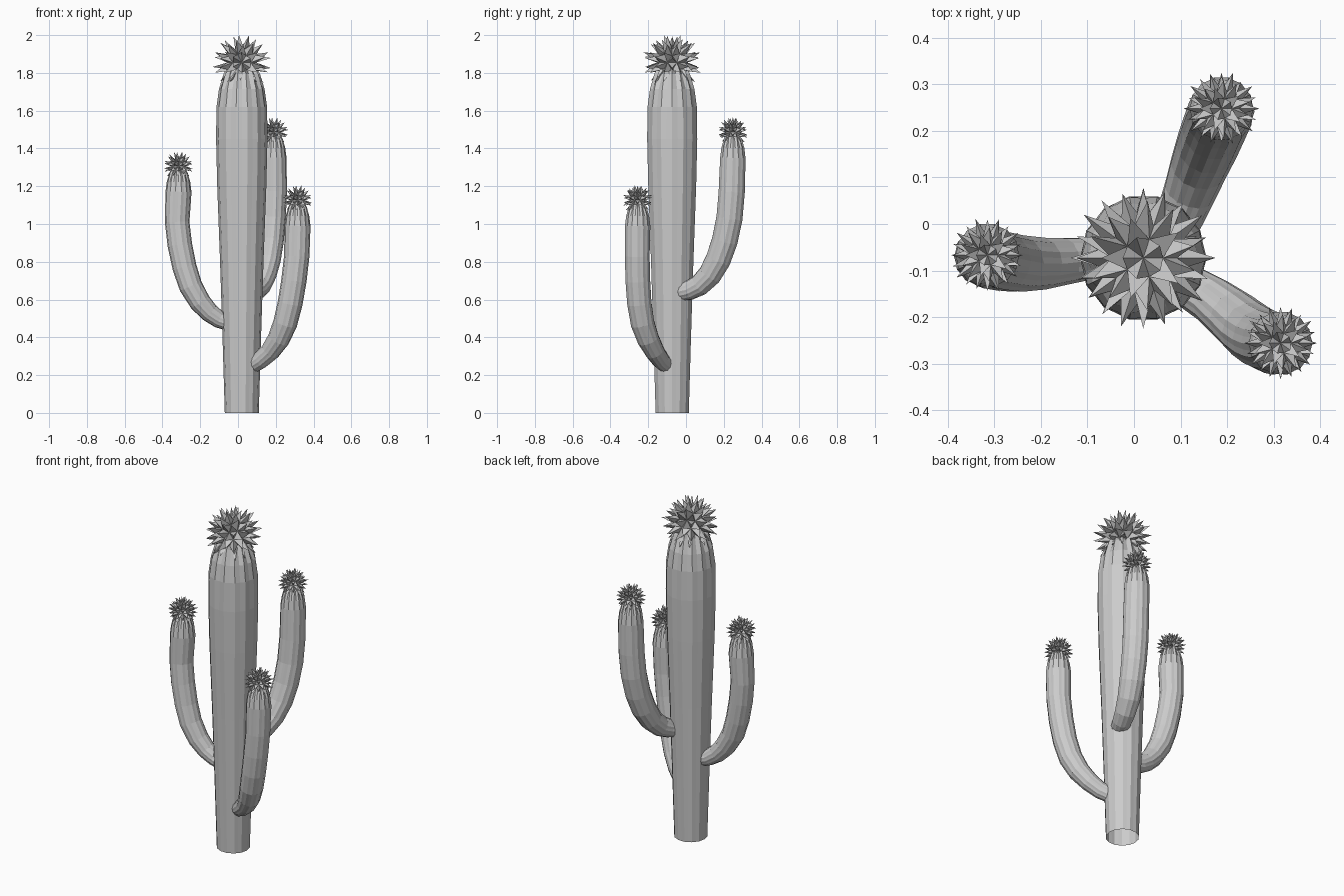
import bpy
import bmesh
import math
import random
from mathutils import Vector

if "Cube" in bpy.data.objects:
    bpy.data.objects.remove(bpy.data.objects["Cube"])

SIDES = 28
UP = Vector((0, 0, 1))

grey = bpy.data.materials.new("plain_grey")
grey.use_nodes = True
grey.diffuse_color = (0.6, 0.6, 0.6, 1)
grey.node_tree.nodes["Principled BSDF"].inputs["Base Color"].default_value = grey.diffuse_color


def finish(bm, name):
    mesh = bpy.data.meshes.new(name)
    bm.to_mesh(mesh)
    bm.free()
    mesh.materials.append(grey)
    obj = bpy.data.objects.new(name, mesh)
    bpy.context.collection.objects.link(obj)
    return obj


def ribbed_tube(name, stations):
    """Skin rings along a path; each station is (point, radius, rib depth)."""
    bm = bmesh.new()
    points = [Vector(s[0]) for s in stations]
    rings = []
    for i, (_, radius, depth) in enumerate(stations):
        tangent = points[min(i + 1, len(points) - 1)] - points[max(i - 1, 0)]
        turn = UP.rotation_difference(tangent)
        ring = []
        for k in range(SIDES):
            a = math.tau * k / SIDES
            r = radius * (1 - depth * (k % 2))
            ring.append(bm.verts.new(points[i] + turn @ Vector((r * math.cos(a), r * math.sin(a), 0))))
        rings.append(ring)
    for low, high in zip(rings, rings[1:]):
        for k in range(SIDES):
            n = (k + 1) % SIDES
            bm.faces.new((low[k], low[n], high[n], high[k]))
    bm.faces.new(rings[-1])
    return finish(bm, name)


def shoulder(x, y, z, radius, height):
    """Ribbed dome narrowing to a neck under the flower."""
    steps = ((0, 1, 0.04), (0.38, 0.9, 0.05), (0.7, 0.72, 0.16), (1, 0.42, 0.25))
    return [((x, y, z + height * t), radius * s, d) for t, s, d in steps]


def spiky_flower(name, centre, radius, seed):
    """Ball whose every face is drawn out to a sharp spike."""
    rng = random.Random(seed)
    bm = bmesh.new()
    bmesh.ops.create_icosphere(bm, subdivisions=2, radius=radius * 0.52)
    tips = bmesh.ops.poke(bm, faces=bm.faces[:])["verts"]
    for v in tips:
        d = v.co.normalized()
        reach = 0.93 + 0.12 * rng.random()
        if d.z < -0.65:
            reach = 0.55
        v.co = d * radius * reach
    for v in bm.verts:
        v.co += Vector(centre)
    return finish(bm, name)


# Trunk, open underneath
tx, ty = 0.02, -0.073
trunk = [((tx, ty, z), r, 0.03) for z, r in
         ((0, 0.09), (0.4, 0.102), (0.8, 0.115), (1.2, 0.13), (1.45, 0.136))]
ribbed_tube("trunk", trunk + shoulder(tx, ty, 1.62, 0.134, 0.25))
spiky_flower("trunk_flower", (tx, ty, 1.855), 0.155, 1)

# Arms: path with radius, then the height of the shoulder
arms = {
    "right_arm": ([(-0.03, -0.073, 0.47, 0.042), (-0.10, -0.075, 0.495, 0.046),
                   (-0.15, -0.08, 0.53, 0.051), (-0.20, -0.085, 0.585, 0.057),
                   (-0.25, -0.085, 0.67, 0.062), (-0.283, -0.08, 0.77, 0.064),
                   (-0.308, -0.075, 0.89, 0.065), (-0.322, -0.07, 1.01, 0.065)],
                  (-0.315, -0.067), 1.17),
    "back_arm": ([(0.065, -0.05, 0.635, 0.048), (0.10, 0.02, 0.65, 0.052),
                  (0.12, 0.07, 0.675, 0.057), (0.14, 0.125, 0.73, 0.063),
                  (0.158, 0.17, 0.81, 0.068), (0.172, 0.205, 0.91, 0.07),
                  (0.182, 0.23, 1.03, 0.071), (0.188, 0.242, 1.17, 0.071)],
                 (0.188, 0.248), 1.35),
    "left_arm": ([(0.07, -0.1, 0.25, 0.044), (0.12, -0.135, 0.28, 0.047),
                  (0.17, -0.165, 0.325, 0.052), (0.215, -0.2, 0.39, 0.059),
                  (0.25, -0.23, 0.475, 0.064), (0.276, -0.247, 0.58, 0.066),
                  (0.296, -0.255, 0.70, 0.067), (0.311, -0.258, 0.83, 0.067)],
                 (0.315, -0.256), 0.99),
}
for i, (name, (path, (x, y), z)) in enumerate(arms.items()):
    stations = [((px, py, pz), r, 0.04) for px, py, pz, r in path]
    ribbed_tube(name, stations + shoulder(x, y, z, 0.069, 0.14))
    spiky_flower(name + "_flower", (x, y, z + 0.136), 0.08, i + 2)
